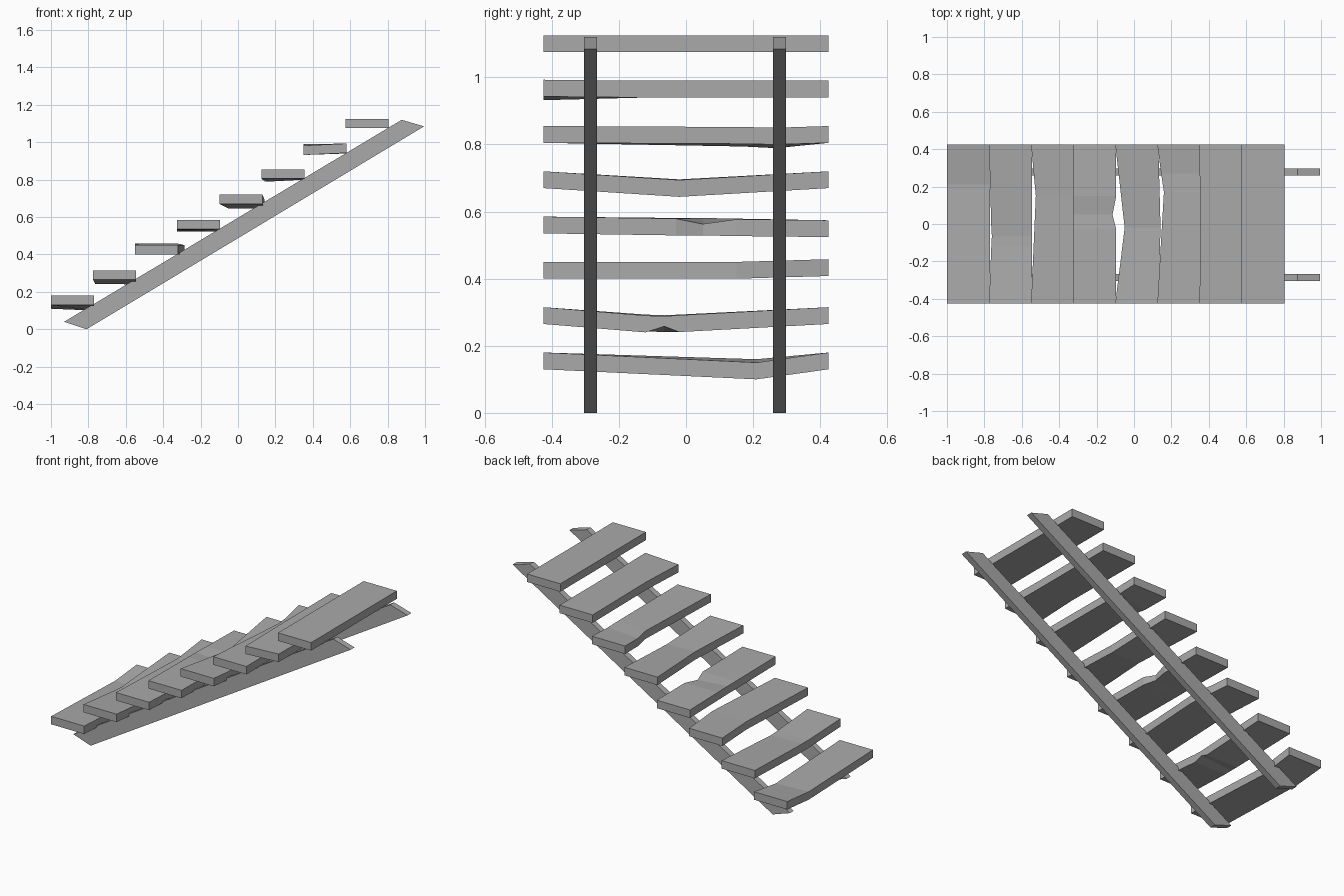
import bpy
import bmesh

cube = bpy.data.objects.get("Cube")
if cube:
    bpy.data.objects.remove(cube)

grey = bpy.data.materials.new("weathered_grey")
grey.use_nodes = True
colour = (0.4, 0.4, 0.4, 1)
grey.diffuse_color = colour
grey.node_tree.nodes["Principled BSDF"].inputs["Base Color"].default_value = colour


def loft(name, rings):
    """Skin a closed solid through a row of four-cornered cross-sections."""
    bm = bmesh.new()
    loops = [[bm.verts.new(p) for p in ring] for ring in rings]
    for a, b in zip(loops, loops[1:]):
        for i in range(4):
            j = (i + 1) % 4
            bm.faces.new((a[i], a[j], b[j], b[i]))
    bm.faces.new(loops[0])
    bm.faces.new(loops[-1])
    bmesh.ops.recalc_face_normals(bm, faces=bm.faces)
    mesh = bpy.data.meshes.new(name)
    bm.to_mesh(mesh)
    bm.free()
    mesh.materials.append(grey)
    bpy.context.collection.objects.link(bpy.data.objects.new(name, mesh))


# Two sloping stringers
profile = [(-0.93, 0.04), (-0.81, 0.0), (0.995, 1.085), (0.875, 1.12)]
for side, y in (("front", -0.285), ("back", 0.279)):
    loft(side + "_stringer",
         [[(x, y + d, z) for x, z in profile] for d in (-0.019, 0.019)])

# Worn treads: bends are (y, left shift, right shift, left drop, right drop, chip)
# A positive chip wears the top right edge, a negative one the bottom right edge
HALF, THICK, DEPTH = 0.425, 0.05, 0.23
flat = (0, 0, 0, 0, 0)
bends = [
    [(-HALF, *flat), (0.21, 0, 0, -0.02, -0.03, 0), (HALF, *flat)],
    [(-HALF, *flat), (-0.12, 0.012, 0, -0.022, -0.025, 0),
     (-0.065, 0.015, 0, -0.024, -0.027, -0.02),
     (-0.02, 0.012, 0, -0.022, -0.024, 0), (HALF, *flat)],
    [(-HALF, *flat), (0.15, 0.025, 0.035, 0, 0, 0), (HALF, 0, 0, 0.008, 0.008, 0)],
    [(-HALF, *flat), (-0.03, 0, 0, -0.004, -0.006, 0),
     (0.05, 0, -0.02, -0.004, -0.006, 0.016),
     (0.15, 0, 0, -0.006, -0.008, 0), (HALF, 0, 0, -0.011, -0.011, 0)],
    [(-HALF, *flat), (-0.02, 0.05, 0.012, -0.024, -0.026, 0), (HALF, *flat)],
    [(-HALF, *flat), (0.17, 0.035, 0, -0.011, -0.003, 0),
     (0.27, 0.02, 0, -0.016, -0.005, 0), (HALF, *flat)],
    [(-HALF, 0, 0, -0.008, 0.003, 0), (-0.12, 0.005, 0, 0, 0, 0), (HALF, *flat)],
    [(-HALF, *flat), (HALF, *flat)],
]
for n, sections in enumerate(bends):
    x0 = -1.0 + n * 0.225
    x1 = x0 + DEPTH
    z0 = 0.13 + n * 0.135
    rings = []
    for y, left, right, drop_l, drop_r, chip in sections:
        low, high = z0 + max(-chip, 0), z0 + THICK - max(chip, 0)
        rings.append([(x0 + left, y, z0 + drop_l),
                      (x1 + right, y, low + drop_r),
                      (x1 + right, y, high + drop_r),
                      (x0 + left, y, z0 + THICK + drop_l)])
    loft("tread_%d" % (n + 1), rings)
